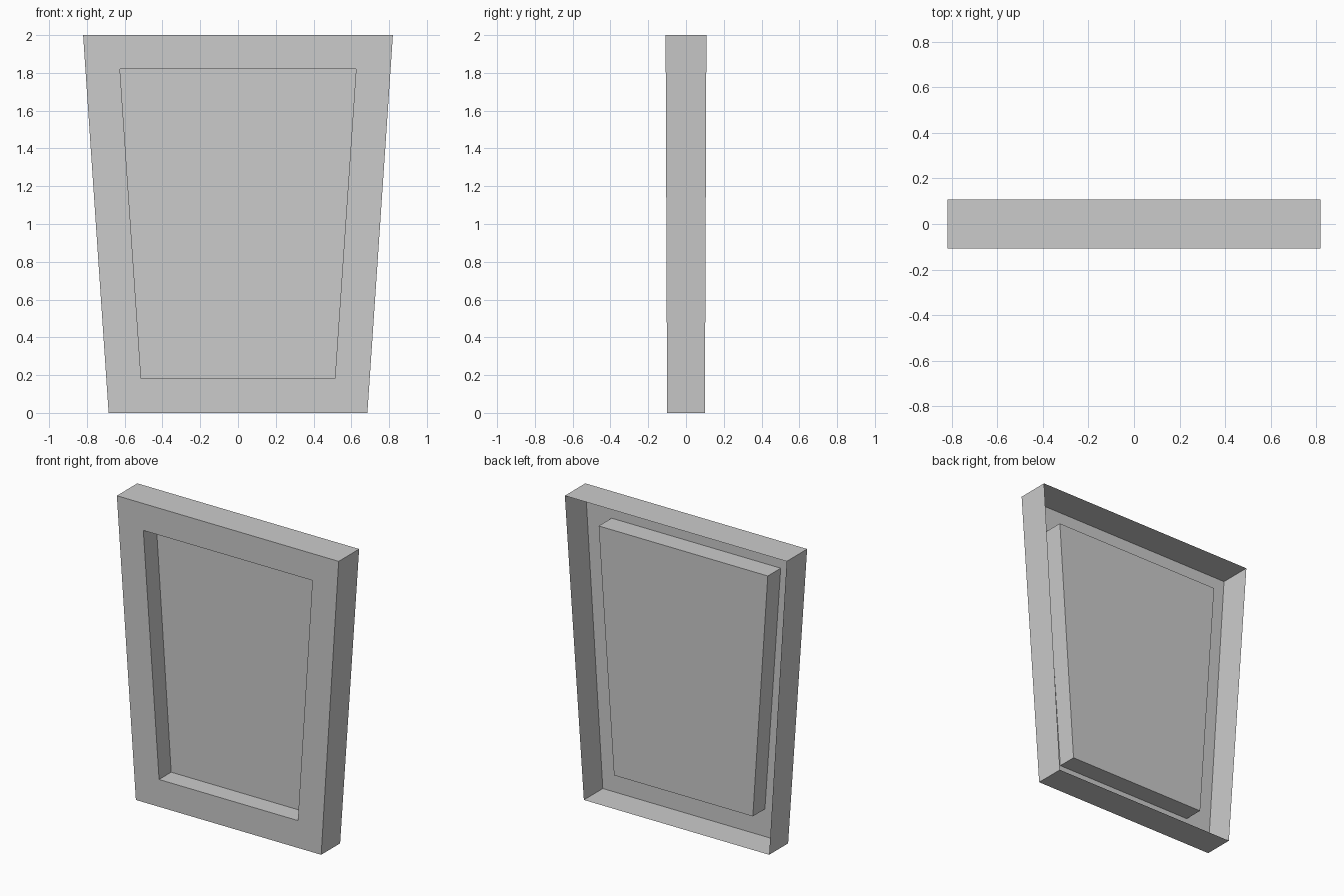
import bpy, bmesh

if "Cube" in bpy.data.objects:
    bpy.data.objects.remove(bpy.data.objects["Cube"])

# Trapezoid outlines: half width and height at the bottom and top
OUTER = ((0.685, 0.0), (0.82, 2.0))
INNER = ((0.513, 0.183), (0.625, 1.82))


def half_depth(z):
    # the panel is slightly thicker towards the top
    return 0.10 + 0.004 * z


def loop(bm, outline, t):
    # one trapezoid loop; t = 0 at the front plane, 1 at the back plane
    (bw, bz), (tw, tz) = outline
    pts = [(-bw, bz), (bw, bz), (tw, tz), (-tw, tz)]
    return [bm.verts.new((x, half_depth(z) * (2 * t - 1), z)) for x, z in pts]


def bridge(bm, a, b):
    for i in range(4):
        j = (i + 1) % 4
        bm.faces.new((a[i], a[j], b[j], b[i]))


bm = bmesh.new()
# open-backed shell: outer walls, front border, recess walls, recess floor
loops = [loop(bm, OUTER, 1), loop(bm, OUTER, 0),
         loop(bm, INNER, 0), loop(bm, INNER, 0.635)]
for a, b in zip(loops, loops[1:]):
    bridge(bm, a, b)
bm.faces.new(loops[-1])

mesh = bpy.data.meshes.new("recessed_panel")
bm.to_mesh(mesh)
bm.free()
panel = bpy.data.objects.new("recessed_panel", mesh)
bpy.context.collection.objects.link(panel)
